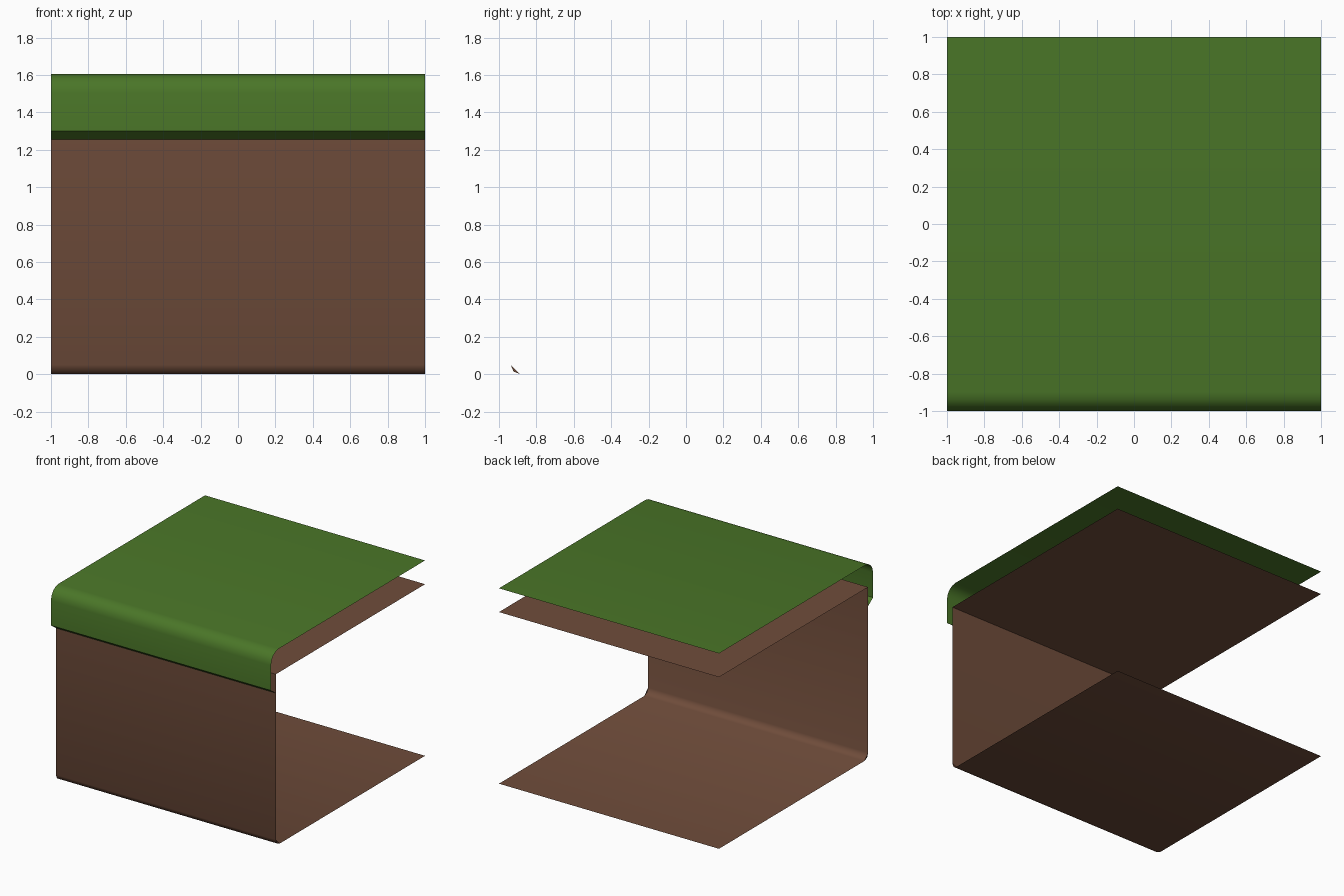
import bpy, bmesh, math

if "Cube" in bpy.data.objects:
    bpy.data.objects.remove(bpy.data.objects["Cube"])


def material(name, rgb):
    m = bpy.data.materials.new(name)
    m.diffuse_color = (*rgb, 1.0)
    m.use_nodes = True
    m.node_tree.nodes["Principled BSDF"].inputs["Base Color"].default_value = m.diffuse_color
    return m


def arc(cy, cz, r, start, end, steps):
    # points of a rounded corner in the y-z plane
    out = []
    for i in range(steps + 1):
        a = math.radians(start + (end - start) * i / steps)
        out.append((cy + r * math.cos(a), cz + r * math.sin(a)))
    return out


def sheet(name, profile, mat, end_caps=()):
    # sweep an open y-z profile from x = -1 to x = 1
    bm = bmesh.new()
    left = [bm.verts.new((-1, y, z)) for y, z in profile]
    right = [bm.verts.new((1, y, z)) for y, z in profile]
    for i in range(len(profile) - 1):
        bm.faces.new((left[i], right[i], right[i + 1], left[i + 1]))
    # tiny end pieces closing the bevel
    if end_caps:
        bm.faces.new([left[i] for i in end_caps])
        bm.faces.new([right[i] for i in reversed(end_caps)])
    me = bpy.data.meshes.new(name)
    bm.to_mesh(me)
    bm.free()
    me.materials.append(mat)
    ob = bpy.data.objects.new(name, me)
    bpy.context.collection.objects.link(ob)
    bpy.ops.object.select_all(action='DESELECT')
    ob.select_set(True)
    bpy.context.view_layer.objects.active = ob
    bpy.ops.object.shade_smooth_by_angle(angle=math.radians(46))
    return ob


grass = material("grass green", (0.069, 0.181, 0.021))
earth = material("earth brown", (0.160, 0.073, 0.043))

# Earth: floor, bevelled lower front edge, front wall, upper sheet
sheet("earth_block",
      [(1, 0)] + arc(-0.887, 0.05, 0.05, 270, 180, 2) + [(-0.937, 1.41), (1, 1.41)],
      earth, end_caps=(1, 2, 3))

# Grass: under-lip, short front skirt, rounded edge, top sheet
sheet("grass_cover",
      [(-0.937, 1.255), (-1, 1.3)] + arc(-0.9, 1.505, 0.1, 180, 90, 4) + [(1, 1.605)],
      grass)
